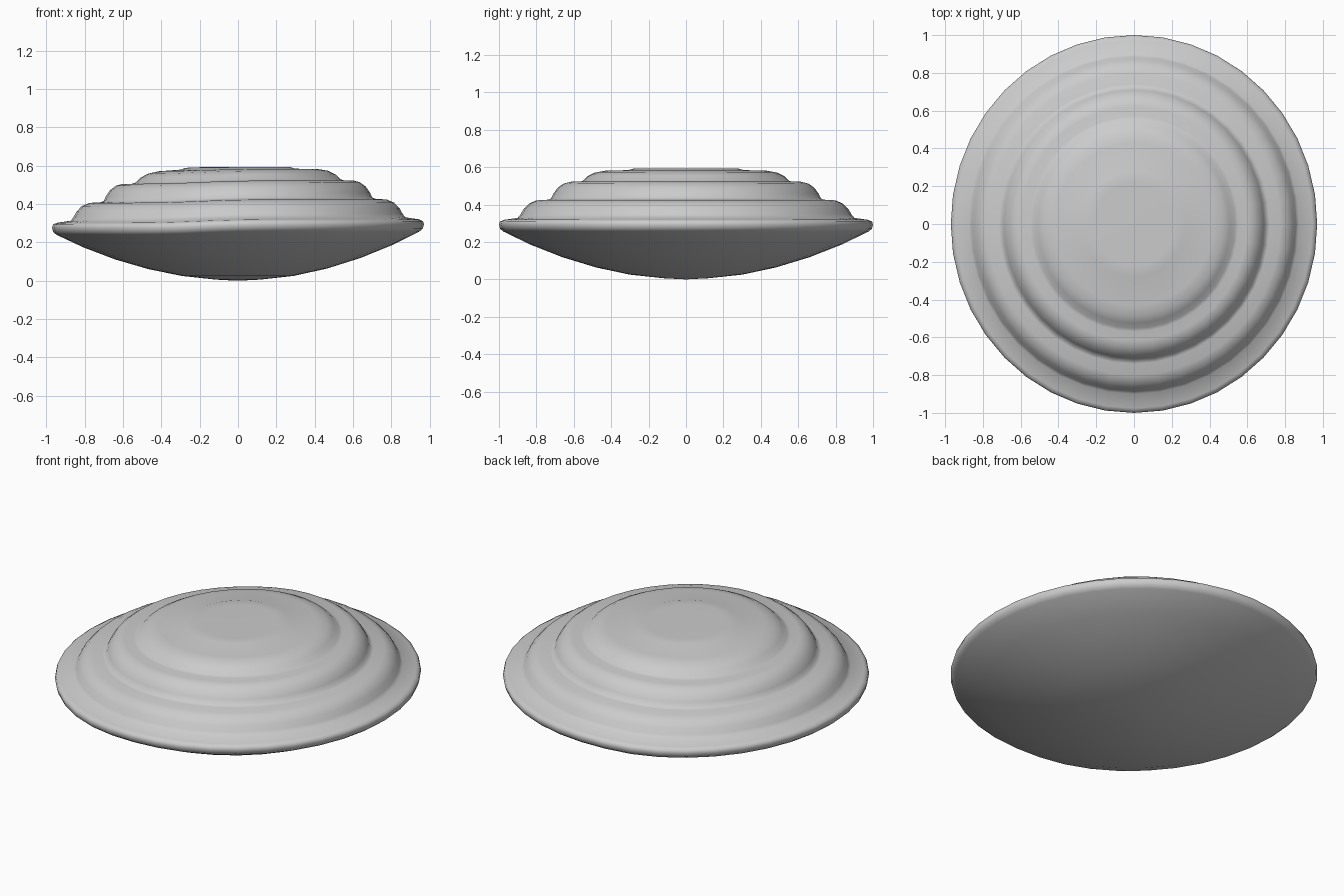
import bpy, bmesh, math

if "Cube" in bpy.data.objects:
    bpy.data.objects.remove(bpy.data.objects["Cube"])

SEGMENTS = 40

# Half profile (radius, height): bowl underside, rim, three rounded tiers, top disc
profile = [
    (0.12, 0.006), (0.30, 0.025), (0.48, 0.062), (0.66, 0.115), (0.83, 0.18),
    (0.975, 0.248), (0.993, 0.262), (1.0, 0.285), (0.995, 0.302), (0.975, 0.311),
    (0.90, 0.322), (0.885, 0.34), (0.868, 0.37), (0.84, 0.398), (0.80, 0.415),
    (0.74, 0.418), (0.722, 0.425), (0.71, 0.45), (0.687, 0.482), (0.655, 0.505),
    (0.62, 0.514), (0.57, 0.514), (0.552, 0.52), (0.525, 0.545), (0.485, 0.565),
    (0.43, 0.576), (0.31, 0.581), (0.28, 0.59), (0.22, 0.592),
]


def warp(x, z, r):
    # Gentle sag toward the left side
    return 0.009 * math.tanh((x + 0.2) / 0.2) * min(z / 0.25, 1) * min(r / 0.5, 1) ** 2


bm = bmesh.new()
rings = []
for r, z in profile:
    ring = []
    for i in range(SEGMENTS):
        a = 2 * math.pi * i / SEGMENTS
        x, y = 0.97 * r * math.cos(a), r * math.sin(a)
        ring.append(bm.verts.new((x, y, z + warp(x, z, r))))
    rings.append(ring)

# Skin between rings, then close both poles
for lo, hi in zip(rings, rings[1:]):
    for i in range(SEGMENTS):
        j = (i + 1) % SEGMENTS
        bm.faces.new((lo[i], lo[j], hi[j], hi[i]))
for ring, z in ((rings[0], 0.0), (rings[-1], 0.592)):
    pole = bm.verts.new((0, 0, z))
    for i in range(SEGMENTS):
        bm.faces.new((ring[i], ring[(i + 1) % SEGMENTS], pole))
bmesh.ops.recalc_face_normals(bm, faces=bm.faces)

mesh = bpy.data.meshes.new("tiered_disc")
bm.to_mesh(mesh)
bm.free()
disc = bpy.data.objects.new("tiered_disc", mesh)
bpy.context.collection.objects.link(disc)

# Smooth surface
bpy.context.view_layer.objects.active = disc
disc.select_set(True)
bpy.ops.object.shade_smooth_by_angle(angle=math.radians(60))
